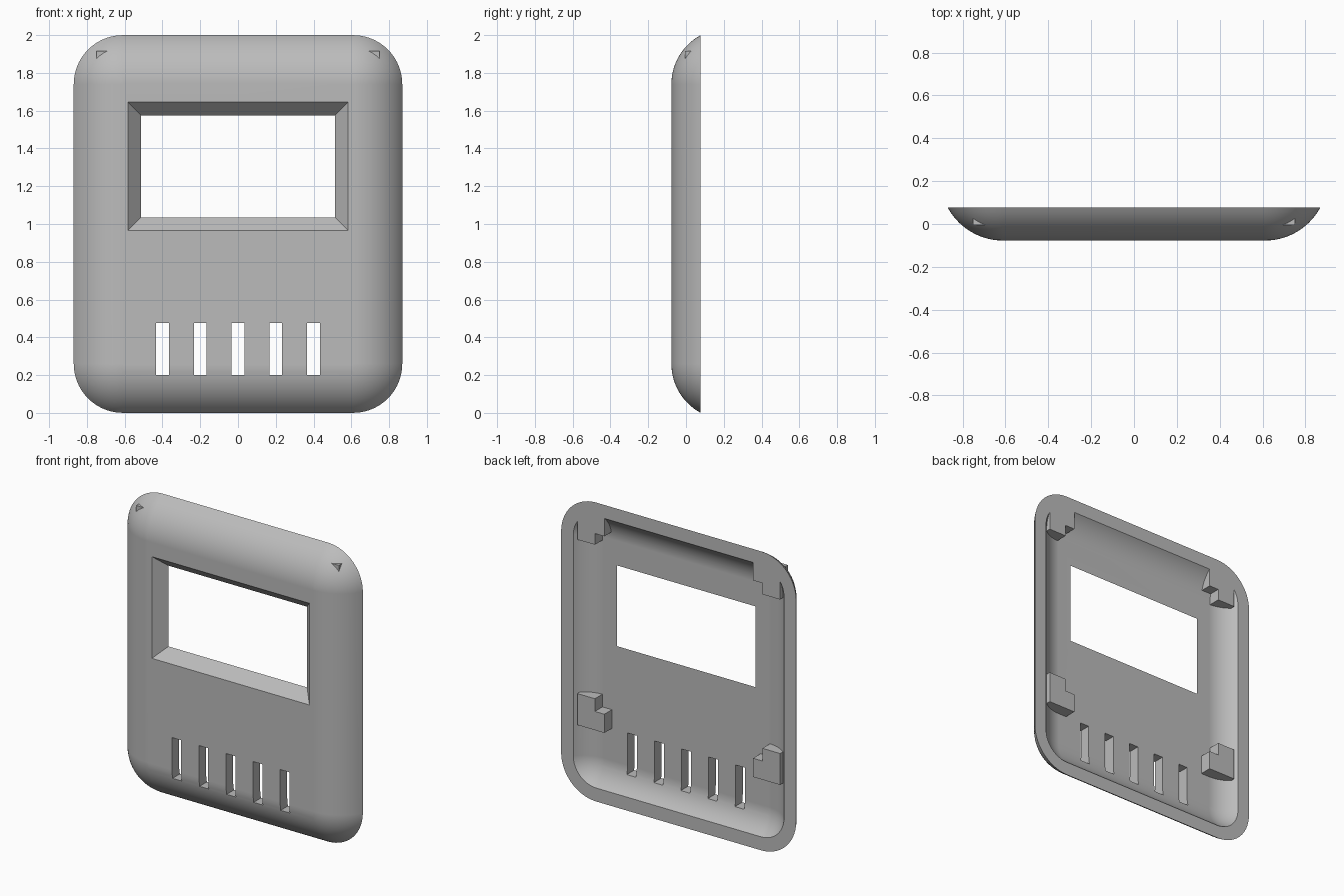
import bpy, bmesh
from math import sin, cos, sqrt, asin, pi

cube = bpy.data.objects.get("Cube")
if cube:
    bpy.data.objects.remove(cube)

HALF_X, MID_Z, HALF_Z = 0.87, 1.0, 1.0
FRONT, BACK = -0.0775, 0.0775
CORNER, ROUND, WALL = 0.26, 0.295, 0.075
CX, CZ = HALF_X - CORNER, HALF_Z - CORNER     # corner arc centres
ARC_Y = FRONT + ROUND                         # centre depth of the edge rounding
INSIDE = FRONT + WALL

grey = bpy.data.materials.new("plain grey")
grey.use_nodes = True
colour = (0.5, 0.5, 0.5, 1)
grey.diffuse_color = colour
grey.node_tree.nodes["Principled BSDF"].inputs["Base Color"].default_value = colour


def make_object(name, bm):
    bmesh.ops.remove_doubles(bm, verts=bm.verts, dist=1e-5)
    bmesh.ops.recalc_face_normals(bm, faces=bm.faces)
    mesh = bpy.data.meshes.new(name)
    bm.to_mesh(mesh)
    bm.free()
    mesh.materials.append(grey)
    obj = bpy.data.objects.new(name, mesh)
    bpy.context.collection.objects.link(obj)
    return obj


def loft(name, rings):
    """Skin a list of equal point rings and cap both ends."""
    bm = bmesh.new()
    loops = [[bm.verts.new(p) for p in ring] for ring in rings]
    for a, b in zip(loops, loops[1:]):
        for i in range(len(a)):
            j = (i + 1) % len(a)
            bm.faces.new((a[i], a[j], b[j], b[i]))
    bm.faces.new(loops[0])
    bm.faces.new(loops[-1])
    return make_object(name, bm)


def rounded_ring(radius, y, steps=14):
    ring = []
    for q, (sx, sz) in enumerate(((1, 1), (-1, 1), (-1, -1), (1, -1))):
        for i in range(steps + 1):
            a = (q + i / steps) * pi / 2
            ring.append((sx * CX + radius * cos(a), y, MID_Z + sz * CZ + radius * sin(a)))
    return ring


def arc_rings(radius, steps=14):
    """Rings from the flat face out to the back plane."""
    reach = asin(sqrt(radius ** 2 - (ARC_Y - BACK) ** 2) / radius)
    angles = [reach * i / steps for i in range(steps + 1)]
    return [rounded_ring(radius * sin(a), ARC_Y - radius * cos(a)) for a in angles]


def rect(hx, z0, z1, y):
    return [(-hx, y, z0), (hx, y, z0), (hx, y, z1), (-hx, y, z1)]


def combine(target, tool, operation):
    mod = target.modifiers.new(operation.lower(), 'BOOLEAN')
    mod.operation, mod.solver, mod.object = operation, 'EXACT', tool
    bpy.context.view_layer.objects.active = target
    bpy.ops.object.modifier_apply(modifier=mod.name)
    bpy.data.objects.remove(tool)


# Hollow cover with rounded edges and a flat rim
cover = loft("front_cover", arc_rings(ROUND) + arc_rings(ROUND - WALL)[::-1])

# L-shaped corner posts; the notch faces the middle of the cover
for side in (1, -1):
    for z_out, z_in, z_step in ((1.915, 1.715, 1.79), (0.475, 0.685, 0.6)):
        outline = [(0.75, z_out), (0.55, z_out), (0.55, z_step),
                   (0.62, z_step), (0.62, z_in), (0.75, z_in)]
        post = loft("corner_post", [[(side * x, y, z) for x, z in outline]
                                    for y in (INSIDE - 0.002, BACK)])
        combine(cover, post, 'UNION')

# Screen window with bevelled walls, continued past both faces
slope, extra = 0.07 / WALL, 0.02
window = []
for y in (FRONT - extra, INSIDE + extra):
    grow = (INSIDE - y) * slope
    window.append(rect(0.513 + grow, 1.035 - grow, 1.575 + grow, y))
combine(cover, loft("window_cutter", window), 'DIFFERENCE')

# Row of vent slots
for i in range(-2, 3):
    slot = [[(x + 0.2 * i, y, z) for x, y, z in rect(0.034, 0.2, 0.475, depth)]
            for depth in (-0.2, 0.2)]
    combine(cover, loft("slot_cutter", slot), 'DIFFERENCE')

# Smooth rounding with crisp edges
bpy.ops.object.select_all(action='DESELECT')
cover.select_set(True)
bpy.context.view_layer.objects.active = cover
bpy.ops.object.shade_smooth_by_angle(angle=0.45)
weighted = cover.modifiers.new("even shading", 'WEIGHTED_NORMAL')
weighted.keep_sharp = True
